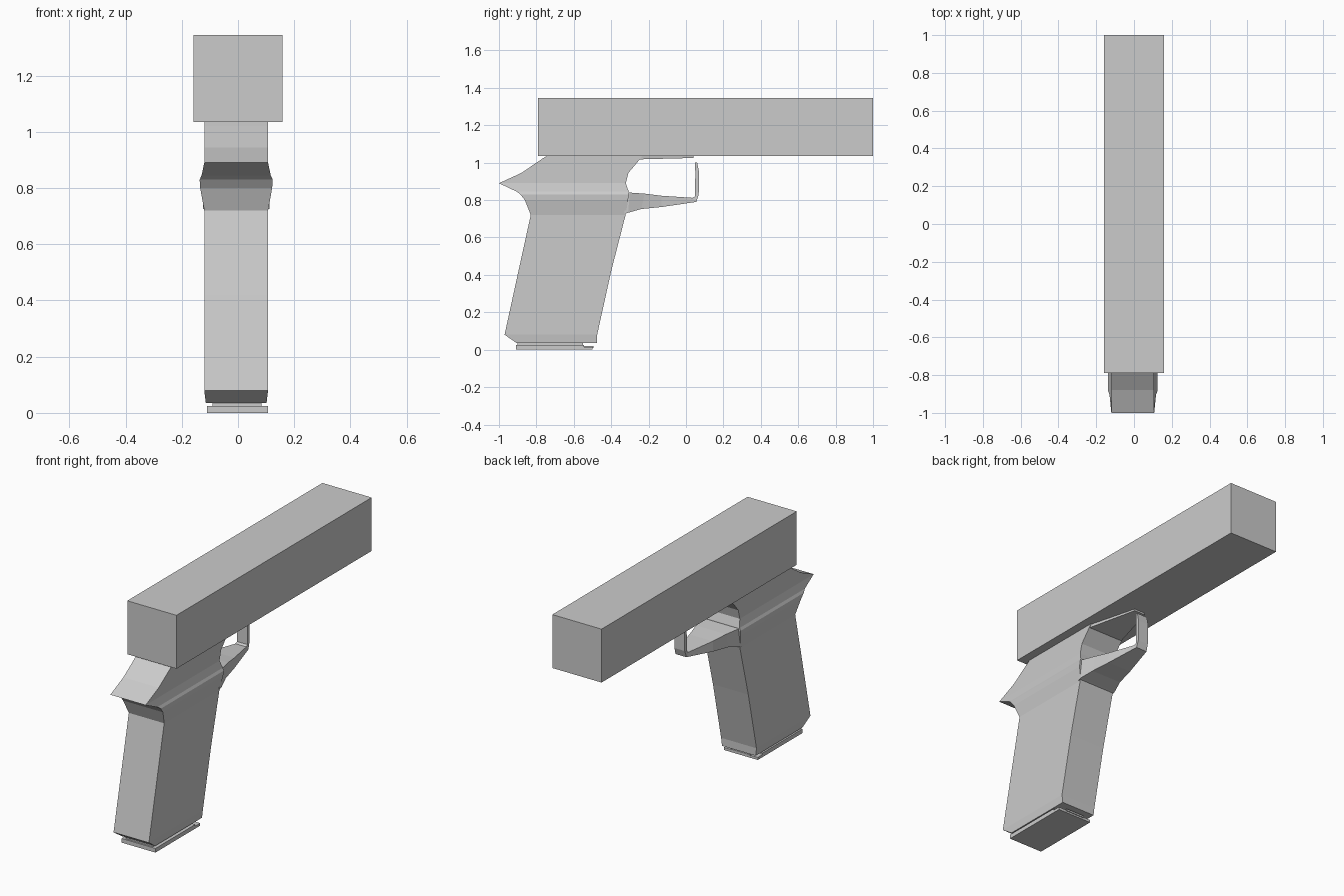
import bpy, bmesh


def loft(name, sections, cx=-0.0065):
    """Skin four-sided sections (y1, z1, y2, z2, half_width) into a closed solid."""
    bm = bmesh.new()
    rings = []
    for y1, z1, y2, z2, w in sections:
        corners = ((-w, y1, z1), (w, y1, z1), (w, y2, z2), (-w, y2, z2))
        rings.append([bm.verts.new((cx + x, y, z)) for x, y, z in corners])
    for a, b in zip(rings, rings[1:]):
        for i in range(4):
            j = (i + 1) % 4
            bm.faces.new((a[i], a[j], b[j], b[i]))
    bm.faces.new(rings[0])
    bm.faces.new(rings[-1])
    bmesh.ops.recalc_face_normals(bm, faces=bm.faces)
    mesh = bpy.data.meshes.new(name)
    bm.to_mesh(mesh)
    bm.free()
    obj = bpy.data.objects.new(name, mesh)
    bpy.context.collection.objects.link(obj)
    return obj


def box(name, y0, y1, z0, z1, half_width, cx=0.0):
    return loft(name, [(y0, z0, y1, z0, half_width), (y0, z1, y1, z1, half_width)], cx)


# Upper slide
box("slide", -0.79, 1.0, 1.035, 1.345, 0.158)

# Grip and frame, from bottom to top: (z, back y, front y, half width)
W = 0.1135
grip = [
    (0.035, -0.905, -0.475, 0.108), (0.08, -0.97, -0.475, W),
    (0.42, -0.896, -0.40, W), (0.72, -0.83, -0.323, W),
    (0.80, -0.862, -0.31, 0.128), (0.83, -0.885, -0.305, 0.13),
    (0.845, -0.905, -0.306, 0.123), (0.89, -1.0, -0.322, W),
    (0.945, -0.88, -0.308, W), (1.02, -0.77, -0.245, W),
    (1.036, -0.745, -0.235, W),
]
loft("grip_frame", [(yb, z, yf, z, w) for z, yb, yf, w in grip])

# Trigger guard: tapering lower bar that turns up at the front
loft("trigger_guard", [
    (-0.33, 0.725, -0.33, 0.842, 0.118), (-0.31, 0.732, -0.30, 0.84, 0.118),
    (-0.24, 0.752, -0.22, 0.834, 0.096), (-0.13, 0.763, -0.13, 0.823, 0.075),
    (0.055, 0.79, 0.035, 0.812, 0.035), (0.068, 0.83, 0.048, 0.82, 0.033),
    (0.07, 0.95, 0.05, 0.95, 0.033), (0.06, 1.0, 0.047, 1.0, 0.033),
])

# Thin tapering strip under the slide
loft("frame_strip", [
    (-0.26, 1.018, -0.26, 1.036, W), (-0.235, 1.018, -0.235, 1.036, 0.108),
    (0.04, 1.025, 0.04, 1.036, 0.035),
])

# Magazine foot
box("magazine_neck", -0.90, -0.55, 0.015, 0.04, 0.087, -0.003)
box("magazine_base", -0.91, -0.50, 0.0, 0.015, 0.109, -0.002)
box("magazine_base_step", -0.91, -0.545, 0.012, 0.024, 0.109, -0.002)
box("magazine_front_lip", -0.555, -0.495, 0.01, 0.02, 0.06, -0.003)
